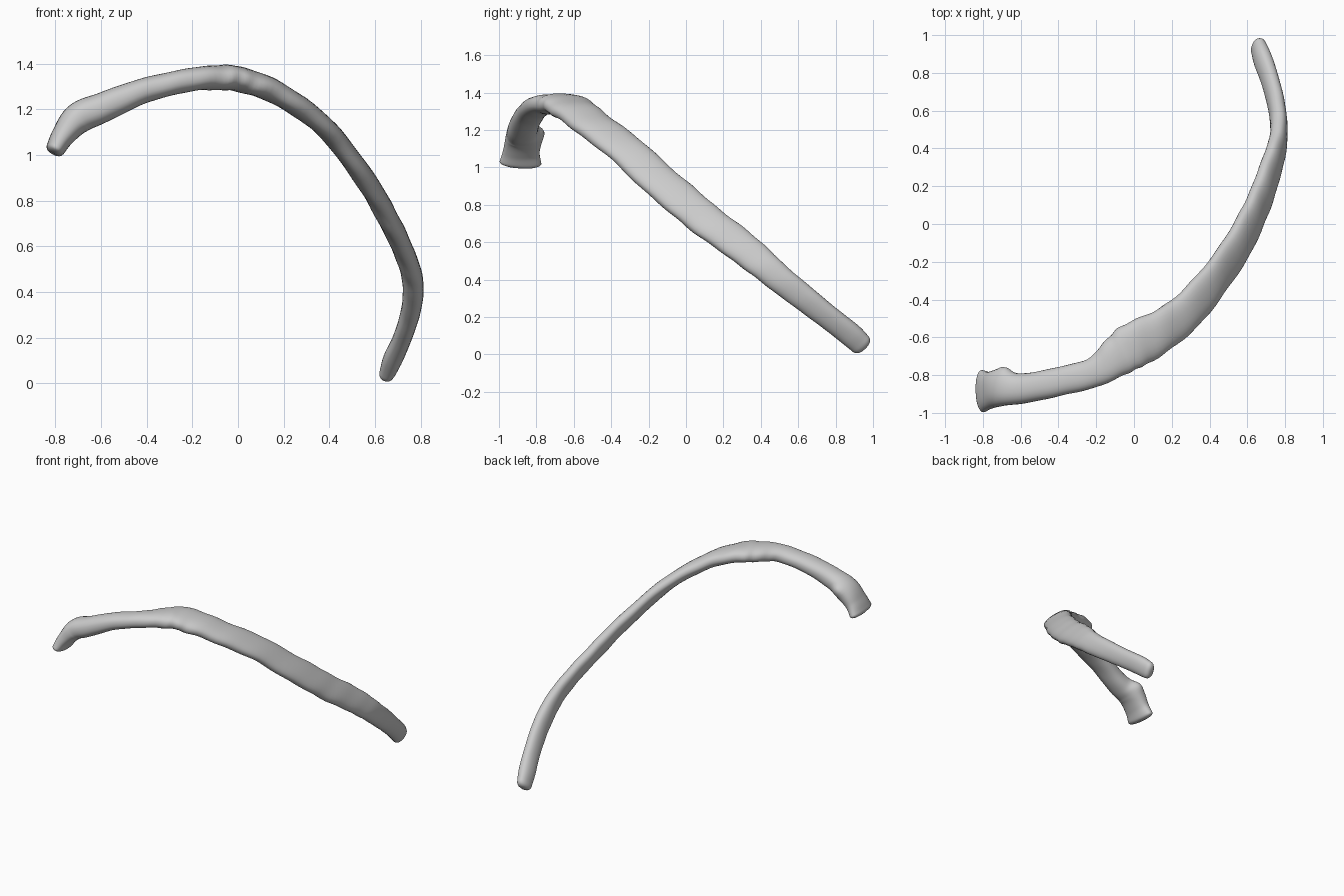
import bpy, bmesh, math
from mathutils import Vector

cube = bpy.data.objects.get("Cube")
if cube:
    bpy.data.objects.remove(cube, do_unlink=True)

bone = bpy.data.materials.new("bone_grey")
bone.use_nodes = True
bone.diffuse_color = (0.6, 0.6, 0.6, 1)
bone.node_tree.nodes["Principled BSDF"].inputs["Base Color"].default_value = (0.6, 0.6, 0.6, 1)

# Stations along the shaft: x, y, z, half width, half thickness
STATIONS = [
    (-.80, -.885, 1.025, .112, .042), (-.765, -.88, 1.085, .098, .052),
    (-.70, -.868, 1.16, .096, .068), (-.60, -.872, 1.205, .08, .066),
    (-.40, -.835, 1.285, .076, .054), (-.20, -.78, 1.33, .08, .051),
    (-.08, -.695, 1.338, .108, .055), (.02, -.63, 1.328, .122, .055),
    (.20, -.53, 1.255, .107, .05), (.40, -.33, 1.10, .10, .045),
    (.575, -.07, .865, .10, .046), (.668, .13, .70, .095, .046),
    (.737, .33, .55, .088, .045), (.767, .47, .43, .076, .046),
    (.755, .62, .31, .07, .043), (.72, .76, .20, .065, .041),
    (.68, .875, .11, .065, .043), (.658, .935, .055, .06, .036),
]
STEPS, SIDES = 8, 28


def spline(p0, p1, p2, p3, t):
    """Catmull-Rom blend of four stations."""
    return [0.5 * (2 * b + (c - a) * t + (2 * a - 5 * b + 4 * c - d) * t * t
                   + (3 * b - a - 3 * c + d) * t ** 3)
            for a, b, c, d in zip(p0, p1, p2, p3)]


def extend(a, b):
    return tuple(2 * u - v for u, v in zip(a, b))


pts = [extend(STATIONS[0], STATIONS[1])] + STATIONS + [extend(STATIONS[-1], STATIONS[-2])]
path = [spline(*pts[i:i + 4], s / STEPS) for i in range(len(pts) - 3) for s in range(STEPS)]
path.append(list(STATIONS[-1]))
centres = [Vector(p[:3]) for p in path]
last = len(path) - 1


def frame(i):
    """Tangent, width and thickness directions; thickness stays in the xz plane."""
    t = (centres[min(i + 1, last)] - centres[max(i - 1, 0)]).normalized()
    n = Vector((-t.z, 0, t.x)).normalized()
    return t, n.cross(t), n


bm = bmesh.new()


def ring(i, scale=1.0, push=0.0):
    t, w, n = frame(i)
    a, b = path[i][3:]
    u = i / last
    rough = math.sin(math.pi * u) ** 2      # ripples fade out at both ends
    loop = []
    for k in range(SIDES):
        ang = 2 * math.pi * k / SIDES
        c, s = math.cos(ang), math.sin(ang)
        c = math.copysign(abs(c) ** .9, c)
        s = math.copysign(abs(s) ** .85, s)
        wave = 1 + rough * (.025 * math.sin(i * 1.1 + 2 * ang) + .02 * math.sin(i * .63 + ang))
        co = centres[i] + t * push + w * (a * c * scale * wave) + n * (b * s * scale * wave)
        loop.append(bm.verts.new(co))
    return loop


# Shaft rings with rounded ends
CAPS = [(.45, .022), (.75, .017), (.93, .009)]
rings = [ring(0, sc, -p) for sc, p in CAPS]
rings += [ring(i) for i in range(last + 1)]
rings += [ring(last, sc, p * 1.4) for sc, p in reversed(CAPS)]
for r0, r1 in zip(rings, rings[1:]):
    for k in range(SIDES):
        m = (k + 1) % SIDES
        bm.faces.new((r0[k], r0[m], r1[m], r1[k]))
bm.faces.new(rings[0])
bm.faces.new(rings[-1])

# Small joint knob behind the neck
knob = Vector((-.69, -.78, 1.19))
for v in bm.verts:
    d = (v.co - knob).length
    v.co.y += .02 * math.exp(-(d / .045) ** 2)

bmesh.ops.recalc_face_normals(bm, faces=bm.faces)
mesh = bpy.data.meshes.new("rib_shaft")
bm.to_mesh(mesh)
bm.free()
mesh.materials.append(bone)
rib = bpy.data.objects.new("rib_shaft", mesh)
bpy.context.collection.objects.link(rib)
for p in mesh.polygons:
    p.use_smooth = True
